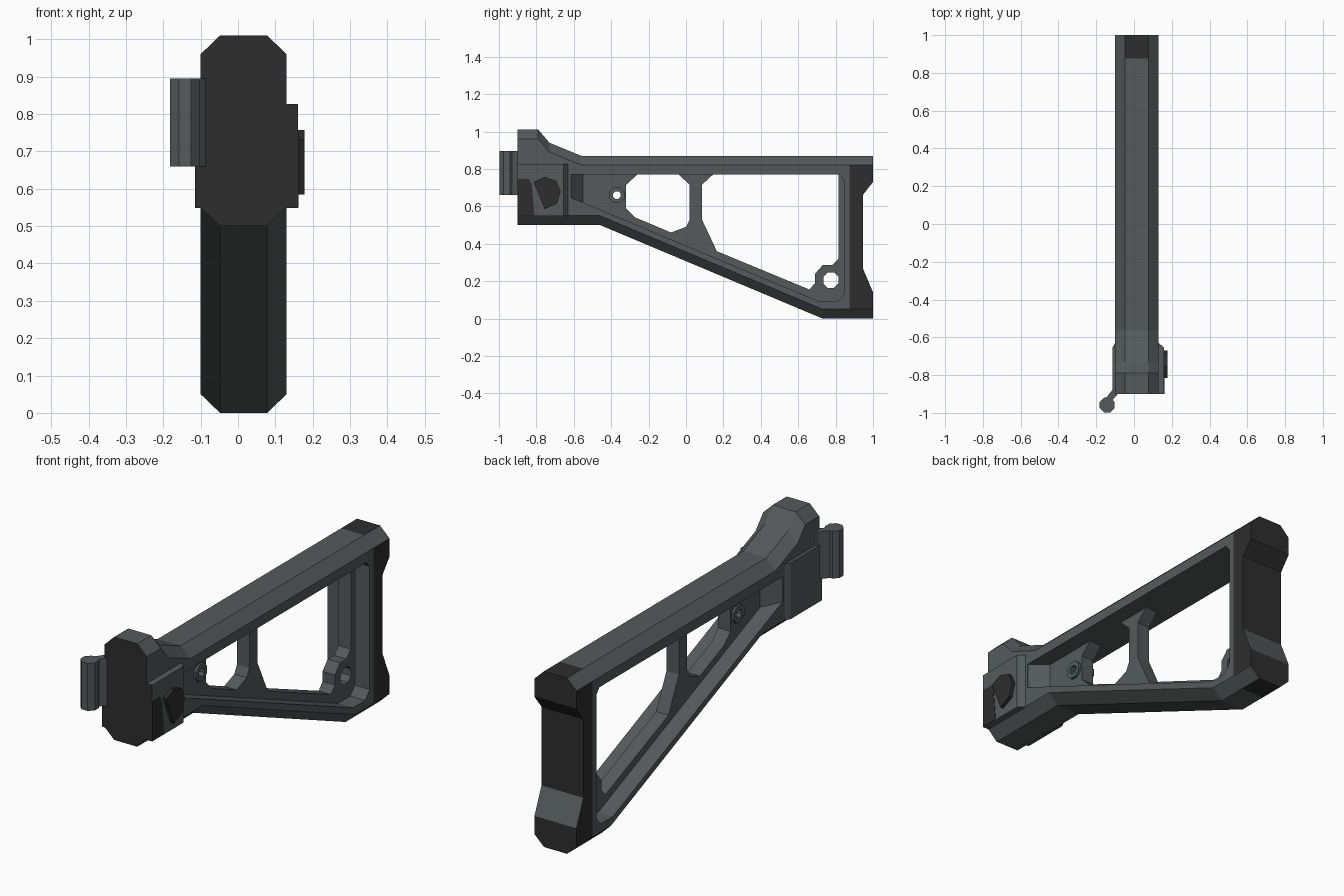
import bpy, bmesh, math

cube = bpy.data.objects.get("Cube")
if cube:
    bpy.data.objects.remove(cube, do_unlink=True)


def make_material(name, rgb):
    m = bpy.data.materials.new(name)
    m.use_nodes = True
    m.diffuse_color = (*rgb, 1)
    bsdf = next(n for n in m.node_tree.nodes if n.type == 'BSDF_PRINCIPLED')
    bsdf.inputs["Base Color"].default_value = (*rgb, 1)
    bsdf.inputs["Roughness"].default_value = 0.7
    return m


GREY = make_material("slate grey", (0.09, 0.102, 0.102))
DARK = make_material("charcoal", (0.027, 0.027, 0.027))


def loft(name, loops, mats=(GREY,), rule=None):
    """Join matching point loops with quads and cap both ends."""
    bm = bmesh.new()
    rings = [[bm.verts.new(p) for p in loop] for loop in loops]
    n = len(rings[0])
    for a, b in zip(rings, rings[1:]):
        for i in range(n):
            j = (i + 1) % n
            bm.faces.new((a[i], a[j], b[j], b[i]))
    bm.faces.new(rings[0])
    bm.faces.new(rings[-1])
    bmesh.ops.recalc_face_normals(bm, faces=bm.faces)
    bm.normal_update()
    if rule:
        for f in bm.faces:
            f.material_index = int(rule(f))
    mesh = bpy.data.meshes.new(name)
    bm.to_mesh(mesh)
    bm.free()
    for m in mats:
        mesh.materials.append(m)
    ob = bpy.data.objects.new(name, mesh)
    bpy.context.collection.objects.link(ob)
    return ob


def side_prism(name, pts, x0, x1, mat=GREY):
    return loft(name, [[(x, y, z) for y, z in pts] for x in (x0, x1)], (mat,))


def plan_prism(name, pts, z0, z1, mats=(GREY,), rule=None):
    return loft(name, [[(x, y, z) for x, y in pts] for z in (z0, z1)], mats, rule)


def octagon(cx, cy, r):
    angles = [math.radians(22.5 + 45 * i) for i in range(8)]
    return [(cx + r * math.cos(a), cy + r * math.sin(a)) for a in angles]


def cut(target, pts):
    """Cut a side profile right through the target."""
    cutter = side_prism("cutter", pts, -0.5, 0.5)
    cutter.hide_render = True
    mod = target.modifiers.new("cut", 'BOOLEAN')
    mod.operation = 'DIFFERENCE'
    mod.solver = 'EXACT'
    mod.object = cutter
    bpy.context.view_layer.objects.active = target
    bpy.ops.object.modifier_apply(modifier=mod.name)
    bpy.data.objects.remove(cutter, do_unlink=True)


# Outer shell: each profile point is y, z and the chamfer drop at the sides
LEFT, RIGHT, CH = 0.13, -0.10, 0.052


def shell(name, profile, rule):
    loops = []
    for x, k in ((RIGHT, 1), (RIGHT + CH, 0), (LEFT - CH, 0), (LEFT, 1)):
        loops.append([(x, y, z + k * d) for y, z, d in profile])
    return loft(name, loops, (GREY, DARK), rule)


def front_face(f):
    return f.normal.y < -0.95 and f.calc_center_median().y < -0.89


def pad_face(f):
    n = f.normal
    chamfer = abs(n.x) > 0.3 and abs(n.z) > 0.3
    lower_slope = n.y > 0.3 and n.z > 0.2
    return not (chamfer or lower_slope)


C = 0.05
PAD_Y = 0.875
frame = shell("stock_frame", [
    (-0.90, 0.50, C), (-0.46, 0.50, C), (0.73, 0, C), (PAD_Y, 0, C),
    (PAD_Y, 0.87, -C), (-0.56, 0.87, -C), (-0.73, 0.94, -C),
    (-0.79, 1.01, -C), (-0.90, 1.01, -C)], front_face)
cut(frame, [(-0.615, 0.77), (0.82, 0.77), (0.845, 0.74), (0.845, 0.13),
            (0.81, 0.09), (0.715, 0.09), (-0.55, 0.62), (-0.615, 0.645)])

shell("butt_pad", [
    (PAD_Y, 0, C), (1, 0, C), (1, 0.14, 0), (0.945, 0.27, 0),
    (0.945, 0.66, 0), (1, 0.73, 0), (1, 0.87, -C), (PAD_Y, 0.87, -C)], pad_face)

# Thin web inside the frame, with its two openings and two bores
WEB0, WEB1 = -0.02, 0.048
web = side_prism("inner_web", [(-0.63, 0.79), (0.86, 0.79), (0.86, 0.06),
                               (0.71, 0.06), (-0.63, 0.60)], WEB0, WEB1)
cut(web, [(-0.26, 0.77), (-0.04, 0.77), (0.02, 0.715), (0.02, 0.53),
          (0.0, 0.49), (-0.08, 0.46), (-0.27, 0.54), (-0.32, 0.59), (-0.32, 0.715)])
cut(web, [(0.145, 0.77), (0.815, 0.77), (0.815, 0.32), (0.78, 0.285),
          (0.73, 0.285), (0.69, 0.24), (0.69, 0.19), (0.66, 0.155),
          (0.165, 0.36), (0.085, 0.53), (0.085, 0.715)])
cut(web, octagon(0.775, 0.205, 0.044))
cut(web, octagon(-0.37, 0.66, 0.022))

# Raised collar round the front bore
collar = side_prism("bore_collar", octagon(-0.37, 0.66, 0.045), WEB0 - 0.012, WEB1 + 0.012)
cut(collar, octagon(-0.37, 0.66, 0.022))

# Sloping shoulders from the front block down to the web
for name, outer, inner in (("left_shoulder", LEFT, WEB1), ("right_shoulder", RIGHT, WEB0)):
    plan_prism(name, [(outer, -0.616), (inner, -0.55), (inner, -0.616)], 0.625, 0.772)

# Side plates on the front block
for name, wall, out in (("left_side_plate", LEFT, 0.16), ("right_side_plate", RIGHT, -0.115)):
    plan_prism(name, [(wall * 0.8, -0.9), (out, -0.9), (out, -0.655), (wall, -0.63),
                      (wall * 0.8, -0.63)], 0.548, 0.827, (GREY, DARK), front_face)

# Dark insert and push button on the left plate
side_prism("left_insert", [(-0.9, 0.745), (-0.84, 0.745), (-0.825, 0.72),
                           (-0.81, 0.55), (-0.9, 0.55)], 0.155, 0.162, DARK)
side_prism("push_button", [(-0.815, 0.73), (-0.755, 0.757), (-0.695, 0.737),
                           (-0.67, 0.68), (-0.69, 0.615), (-0.755, 0.585)],
           0.15, 0.178, DARK)

# Hinge knuckle and its arm on the right
HZ = (0.66, 0.895)
plan_prism("hinge_knuckle", octagon(-0.142, -0.958, 0.043), *HZ)
plan_prism("hinge_arm", [(-0.155, -0.93), (-0.125, -0.945), (-0.087, -0.902),
                         (-0.087, -0.865), (-0.108, -0.87)], *HZ)
